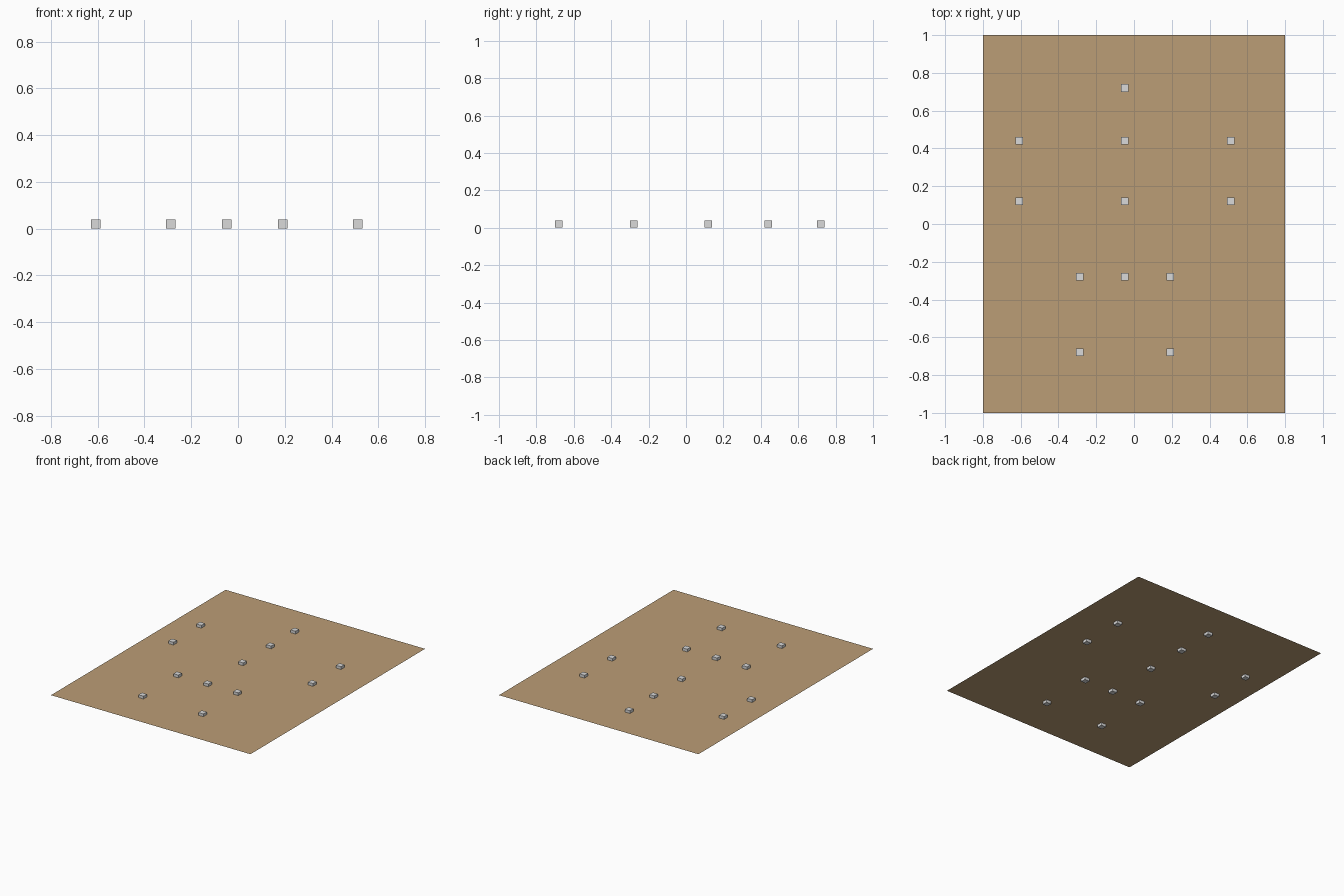
import bpy

if "Cube" in bpy.data.objects:
    bpy.data.objects.remove(bpy.data.objects["Cube"])


def material(name, color):
    m = bpy.data.materials.new(name)
    m.diffuse_color = (*color, 1)
    m.use_nodes = True
    m.node_tree.nodes["Principled BSDF"].inputs["Base Color"].default_value = m.diffuse_color
    return m


tan = material("tan", (0.50, 0.34, 0.18))
grey = material("light grey", (0.70, 0.70, 0.70))

SIZE = 0.04
MID = SIZE / 2

# Flat sheet cutting through the middle of the markers
bpy.ops.mesh.primitive_plane_add(size=2, location=(0, 0, MID))
board = bpy.context.object
board.name = "board"
board.scale = (0.8, 1, 1)
board.data.materials.append(tan)

# Small cube markers laid out as a standing figure
CX = -0.048
rows = [
    ("head", 0.72, (0,)),
    ("shoulder", 0.44, (-0.56, 0, 0.56)),
    ("hand", 0.12, (-0.56, 0, 0.56)),
    ("hip", -0.28, (-0.24, 0, 0.24)),
    ("foot", -0.68, (-0.24, 0.24)),
]
for name, y, offsets in rows:
    for dx in offsets:
        side = "left" if dx < 0 else "right" if dx > 0 else "centre"
        bpy.ops.mesh.primitive_cube_add(size=SIZE, location=(CX + dx, y, MID))
        cube = bpy.context.object
        cube.name = f"{name}_marker_{side}"
        cube.data.materials.append(grey)
